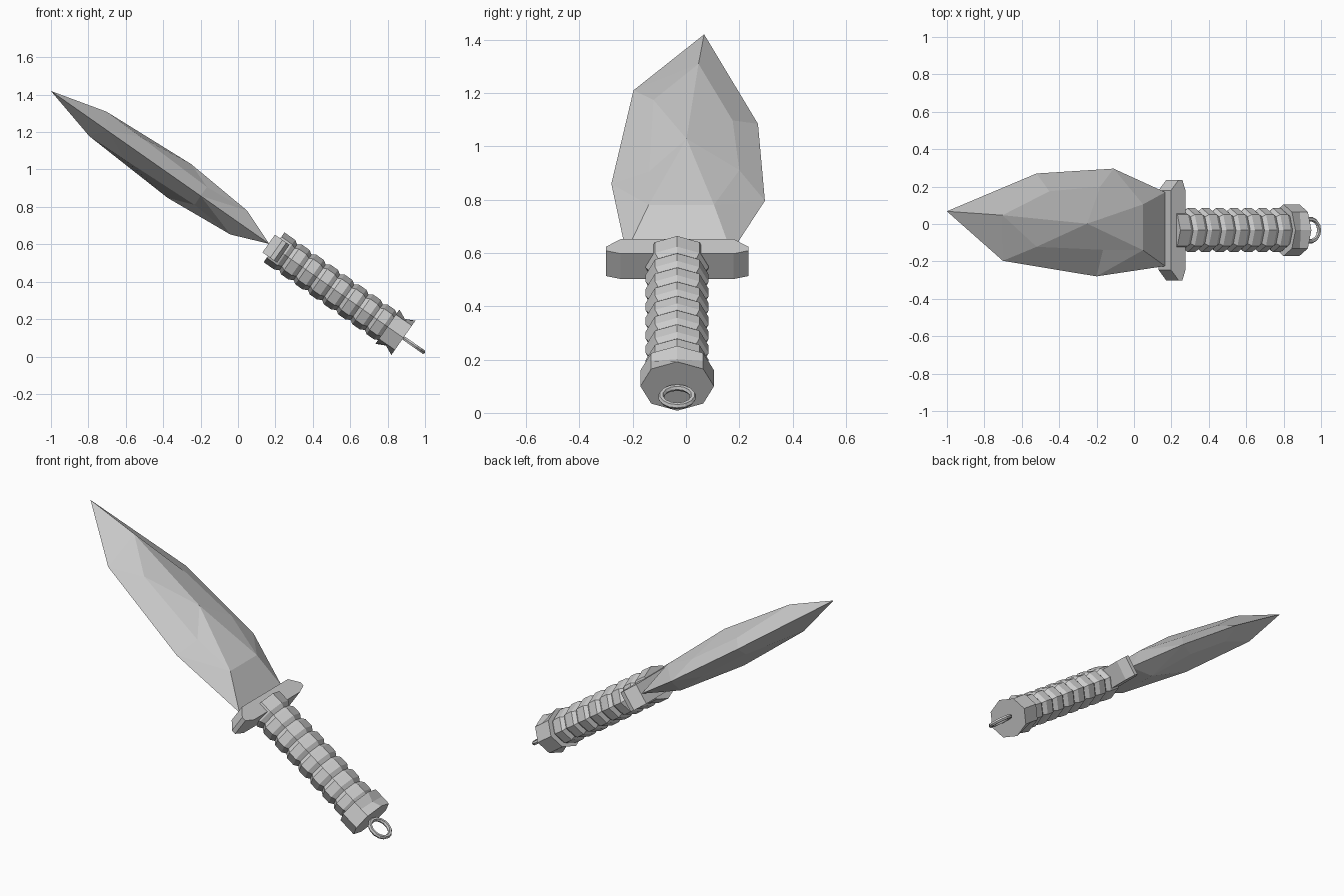
import bpy, bmesh, math
from mathutils import Vector

if "Cube" in bpy.data.objects:
    bpy.data.objects.remove(bpy.data.objects["Cube"])

# Knife frame: u runs toward the tip, v is world y, w is the blade thickness
A = math.radians(35)
U = Vector((-math.cos(A), 0, math.sin(A)))
V = Vector((0, 1, 0))
W = Vector((math.sin(A), 0, math.cos(A)))
W0 = 0.589          # height of the knife axis along w
VC = -0.033         # centre of guard and handle in y


def world(p):
    return U * p[0] + V * p[1] + W * (p[2] + W0)


def make(name, pts, faces):
    bm = bmesh.new()
    vs = [bm.verts.new(world(p)) for p in pts]
    for f in faces:
        bm.faces.new([vs[i] for i in f])
    bmesh.ops.remove_doubles(bm, verts=bm.verts, dist=1e-5)
    bmesh.ops.recalc_face_normals(bm, faces=bm.faces)
    me = bpy.data.meshes.new(name)
    bm.to_mesh(me)
    bm.free()
    ob = bpy.data.objects.new(name, me)
    bpy.context.collection.objects.link(ob)
    return ob


def loft(name, rings, closed=False):
    n, m = len(rings[0]), len(rings)
    pts = [p for r in rings for p in r]
    faces = []
    for i in range(m if closed else m - 1):
        j = (i + 1) % m
        for k in range(n):
            l = (k + 1) % n
            faces.append((i * n + k, i * n + l, j * n + l, j * n + k))
    if not closed:
        faces += [tuple(range(n)), tuple(range((m - 1) * n, m * n))]
    return make(name, pts, faces)


def octagon(u, rv, rw):
    return [(u, VC + rv * math.sin(k * math.pi / 4), rw * math.cos(k * math.pi / 4))
            for k in range(8)]


# Blade: one faceted side, mirrored through its cutting edge plane
P = {
    'T': (1.634, 0.068, 0),
    'E1': (1.049, 0.27, 0), 'E2': (0.546, 0.296, 0), 'E3': (0.209, 0.17, 0),
    'F1': (1.268, -0.197, 0), 'F2': (0.657, -0.28, 0), 'F3': (0.209, -0.225, 0),
    'R1': (1.327, 0.047, 0.08), 'R2': (0.795, 0.002, 0.11),
    'M1': (1.0, 0.175, 0.05), 'M2': (0.67, 0.20, 0.053),
    'N1': (1.10, -0.122, 0.074), 'N2': (0.655, -0.138, 0.058),
    'B': (0.408, 0.105, 0.078), 'C': (0.408, -0.14, 0.078),
}
SIDE = """T R1 M1 E1,E1 M1 M2 E2,R1 R2 M1,M1 R2 M2,M2 R2 B,M2 B E2,B E3 E2,R2 C B,
B C F3 E3,T F1 R1,R1 F1 N1,F1 F2 N2 N1,R1 N1 R2,N1 N2 R2,N2 C R2,N2 F2 C,F2 F3 C"""
keys = list(P)
half = [[keys.index(k) for k in f.split()] for f in SIDE.split(',')]
top = [P[k] for k in keys]
n_edge = 7                               # the first points lie on the edge plane
idx = [i if i < n_edge else i + len(top) - n_edge for i in range(len(top))]
pts = top + [(u, v, -w) for u, v, w in top[n_edge:]]
make('blade', pts, half + [[idx[i] for i in f] for f in half])

# Guard: bar across the handle with tapered ends
rings = []
for v, lo, hi in ((-0.268, 0.137, 0.162), (-0.212, 0.117, 0.212),
                  (0.212, 0.117, 0.212), (0.268, 0.137, 0.162)):
    rings.append([(lo, VC + v, -0.058), (hi, VC + v, -0.058),
                  (hi, VC + v, 0.058), (lo, VC + v, 0.058)])
loft('guard', rings)

# Handle: eight-sided grip with repeated ribs
rings, count = [], 8
start, end = 0.177, -0.567
pitch = (start - end) / count
for i in range(count):
    for t, s in ((0.0, 0.86), (0.22, 1.0), (0.75, 1.0)):
        if i == 0 and t == 0.0:
            s = 1.0
        rings.append(octagon(start - (i + t) * pitch, 0.118 * s, 0.097 * s))
rings.append(octagon(end, 0.102, 0.084))
loft('handle', rings)

# Pommel: octagon with shallow diamond notches above and below
rings = [octagon(u, 0.138, 0.112) for u in (-0.563, -0.615, -0.667)]
for k in (0, 4):
    u, v, w = rings[1][k]
    rings[1][k] = (u, v, w * 0.78)
loft('pommel', rings)

# Lanyard ring
rings = []
for i in range(14):
    a = 2 * math.pi * i / 14
    ring = []
    for j in range(6):
        b = 2 * math.pi * j / 6
        r = 0.06 + 0.012 * math.cos(b)
        ring.append((-0.736 + r * math.cos(a), VC + r * math.sin(a), 0.012 * math.sin(b)))
    rings.append(ring)
loft('lanyard_ring', rings, closed=True)
